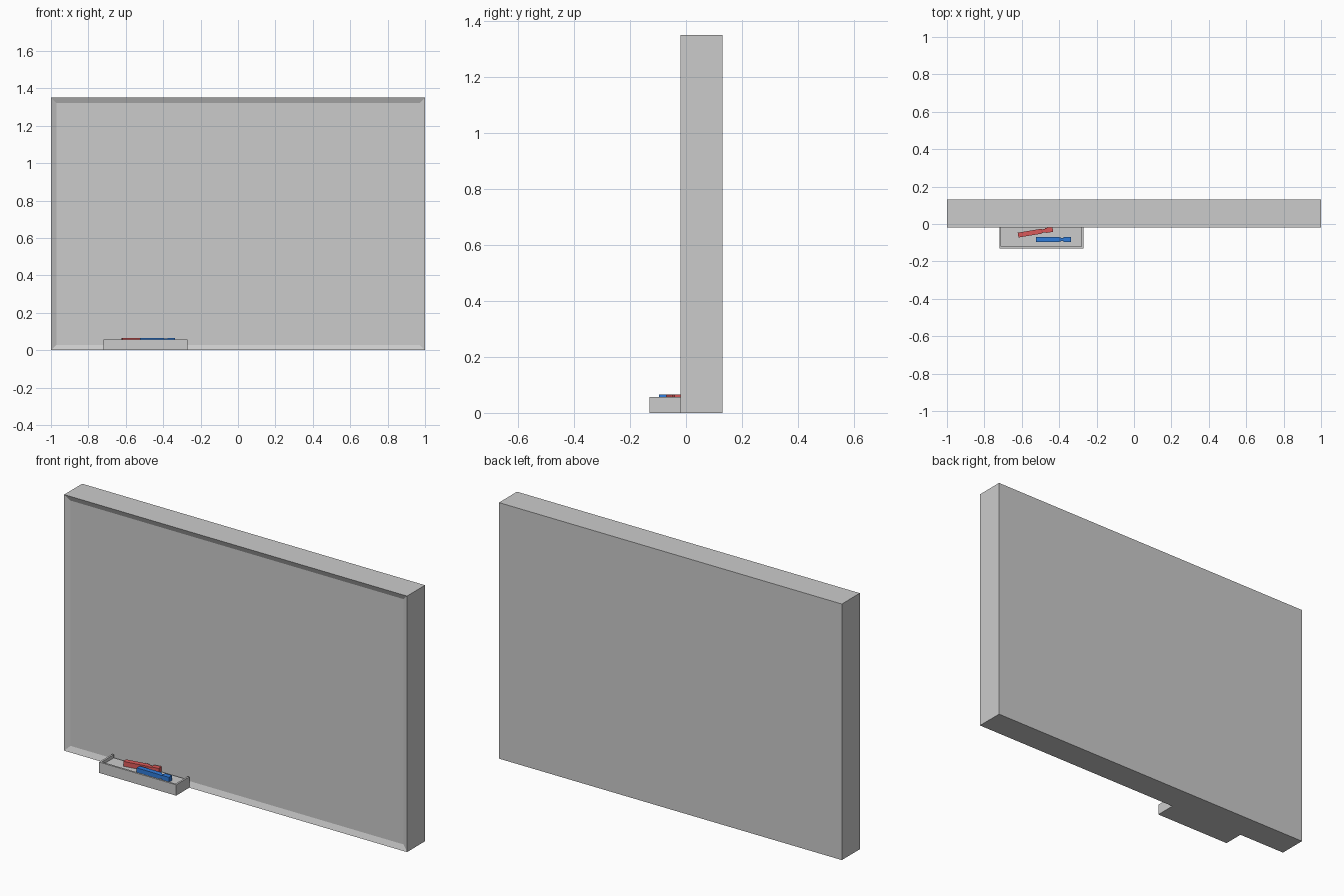
import bpy, bmesh, math

if "Cube" in bpy.data.objects:
    bpy.data.objects.remove(bpy.data.objects["Cube"])


def to_object(bm, name, color=None):
    bmesh.ops.recalc_face_normals(bm, faces=bm.faces)
    mesh = bpy.data.meshes.new(name)
    bm.to_mesh(mesh)
    bm.free()
    ob = bpy.data.objects.new(name, mesh)
    bpy.context.collection.objects.link(ob)
    if color:
        mat = bpy.data.materials.new(name)
        mat.diffuse_color = (*color, 1)
        mat.use_nodes = True
        mat.node_tree.nodes["Principled BSDF"].inputs["Base Color"].default_value = mat.diffuse_color
        mesh.materials.append(mat)
    return ob


def prism(outline, z0, z1):
    """Extrude a flat xy outline from z0 up to z1."""
    bm = bmesh.new()
    face = bm.faces.new([bm.verts.new((x, y, z0)) for x, y in outline])
    top = bmesh.ops.extrude_face_region(bm, geom=[face])["geom"]
    for v in top:
        if isinstance(v, bmesh.types.BMVert):
            v.co.z = z1
    return bm


def rect(x0, x1, y0, y1):
    return [(x0, y0), (x1, y0), (x1, y1), (x0, y1)]


# board with a shallow recessed writing surface inside its frame
FRONT, RECESS = -0.02, 0.012
bm = prism(rect(-1, 1, FRONT, 0.13), 0, 1.35)
bmesh.ops.recalc_face_normals(bm, faces=bm.faces)
front = min(bm.faces, key=lambda f: f.calc_center_median().y)
bmesh.ops.inset_region(bm, faces=[front], thickness=0.04)
for v in front.verts:
    v.co.y += RECESS
to_object(bm, "board")

# tray: floor slab and U-shaped rim
L, R, Y, T = -0.72, -0.27, -0.13, 0.01
to_object(prism(rect(L + T, R - T, Y + T, FRONT), 0, 0.04), "tray_floor")
to_object(prism([(L, FRONT), (L, Y), (R, Y), (R, FRONT), (R - T, FRONT),
                 (R - T, Y + T), (L + T, Y + T), (L + T, FRONT)], 0, 0.057), "tray_rim")


# markers: square-section body, tapered neck and cap
def marker(name, x, y, angle, color):
    stations = [(-0.094, 0.013), (0.03, 0.013), (0.04, 0.009),
                (0.054, 0.009), (0.054, 0.0135), (0.094, 0.0135)]
    bm = bmesh.new()
    rings = [[bm.verts.new((sx, sy * r, sz * r))
              for sy, sz in ((-1, -1), (1, -1), (1, 1), (-1, 1))]
             for sx, r in stations]
    for a, b in zip(rings, rings[1:]):
        for i in range(4):
            j = (i + 1) % 4
            bm.faces.new((a[i], a[j], b[j], b[i]))
    bm.faces.new(rings[0])
    bm.faces.new(rings[-1])
    ob = to_object(bm, name, color)
    ob.location = (x, y, 0.0527)
    ob.rotation_euler.z = math.radians(angle)


marker("red_marker", -0.527, -0.044, 9.5, (0.7, 0.1, 0.1))
marker("blue_marker", -0.43, -0.083, 0, (0.03, 0.2, 0.7))
